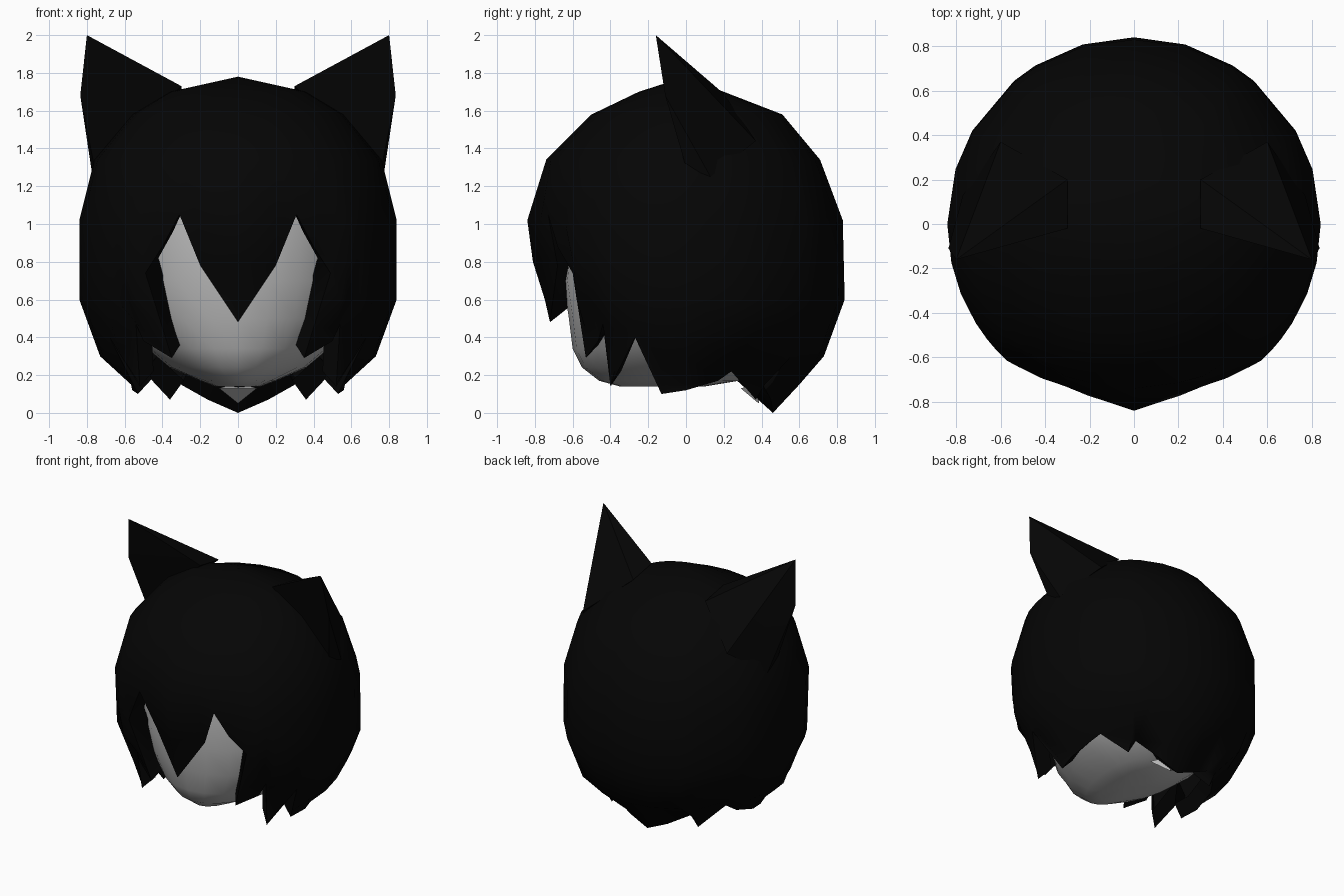
import bpy, bmesh
from math import sin, cos, radians
from mathutils import Vector

if "Cube" in bpy.data.objects:
    bpy.data.objects.remove(bpy.data.objects["Cube"])


def material(name, value):
    mat = bpy.data.materials.new(name)
    mat.use_nodes = True
    color = (value, value, value, 1)
    mat.diffuse_color = color
    bsdf = next(n for n in mat.node_tree.nodes if n.type == "BSDF_PRINCIPLED")
    bsdf.inputs["Base Color"].default_value = color
    return mat


BLACK = material("hair_black", 0.0015)
GRAY = material("skin_gray", 0.46)


def finish(bm, name, mat, angle):
    bmesh.ops.remove_doubles(bm, verts=bm.verts, dist=0.0005)
    bmesh.ops.recalc_face_normals(bm, faces=bm.faces)
    mesh = bpy.data.meshes.new(name)
    bm.to_mesh(mesh)
    bm.free()
    mesh.materials.append(mat)
    obj = bpy.data.objects.new(name, mesh)
    bpy.context.collection.objects.link(obj)
    bpy.ops.object.select_all(action="DESELECT")
    obj.select_set(True)
    bpy.context.view_layer.objects.active = obj
    bpy.ops.object.shade_smooth_by_angle(angle=radians(angle))


def hull(name, points, mat):
    bm = bmesh.new()
    for p in points:
        bm.verts.new(p)
    bmesh.ops.convex_hull(bm, input=bm.verts)
    finish(bm, name, mat, 40)


def shell_point(rings, angle, z):
    """Point on a lofted body; angle 0 is the front, 180 the back."""
    for hi, lo in zip(rings, rings[1:]):
        if z >= lo[0]:
            break
    t = (z - lo[0]) / (hi[0] - lo[0])
    rx, front, back = (l + (h - l) * t for h, l in zip(hi[1:], lo[1:]))
    c = cos(radians(angle))
    return Vector((rx * sin(radians(angle)), -c * (front if c > 0 else back), z))


def loft(columns, top, bottom=None):
    """Skin neighbouring columns of points, closing at the poles."""
    bm = bmesh.new()
    cols = [[bm.verts.new(p) for p in col] for col in columns]
    pole = bm.verts.new(top)
    base = bm.verts.new(bottom) if bottom else None
    for a, b in zip(cols, cols[1:] + cols[:1]):
        bm.faces.new((pole, a[0], b[0]))
        for i in range(len(a) - 1):
            bm.faces.new((a[i], a[i + 1], b[i + 1], b[i]))
        if base:
            bm.faces.new((a[-1], base, b[-1]))
    return bm


# Face and skull: z, half width, front depth, back depth
skull = [(1.5, .3, .3, .3), (1.3, .58, .55, .55), (1.0, .66, .62, .66),
         (.7, .65, .65, .66), (.5, .6, .62, .62), (.34, .48, .6, .52),
         (.24, .36, .55, .4), (.17, .2, .46, .28), (.14, .12, .35, .1)]
columns = [[shell_point(skull, 15 * k, r[0]) for r in skull] for k in range(24)]
finish(loft(columns, (0, 0, 1.55), (0, -.1, .14)), "face", GRAY, 60)

# Nape of the neck, showing inside the back lock
hull("nape", [(0, .385, .05), (.1, .29, .13), (-.1, .29, .13), (0, .4, .16)], GRAY)

# Hair cap outline in the same layout
cap = [(1.7, .36, .25, .2), (1.58, .56, .5, .51), (1.34, .76, .74, .71),
       (1.02, .84, .84, .83), (.6, .84, .8, .84), (.3, .73, .68, .73),
       (.15, .59, .6, .6), (0, .4, .45, .46)]
LEVELS = [1.7, 1.58, 1.34, 1.02, .8, .6, .45, .3, .15, 0]

# Lock tips and notches along the hem: column angle, then hem point
hem = [(0, 0, -.72, .48), (15, .2, -.68, .78), (24, .31, -.73, 1.05),
       (32, .4, -.68, .88), (39, .49, -.6, .74), (43, .35, -.53, .29),
       (48, .5, -.465, .38), (52, .54, -.44, .47), (58, .52, -.4, .14),
       (68, .68, -.27, .4), (78, .53, -.13, .1), (90, .56, 0, .12),
       (107, .54, .17, .17), (120, .5, .24, .22), (140, .36, .37, .07),
       (148, .32, .4, .16), (164, .16, .45, .07), (180, 0, .46, 0)]


def hair_column(angle, x, y, z):
    tip = Vector((x, y, z))
    spread = .35 if angle < 50 else .15
    points = []
    for level in LEVELS:
        blend = min(1, max(0, level - z) / spread)
        body = shell_point(cap, angle, max(level, z))
        points.append(tip if level <= z else
                      Vector((*tip.lerp(body, blend).xy, level)))
    # Thick rim turning inward, deepest at the back
    deep = max(0, (angle - 130) / 50)
    inset = .86 - .32 * deep
    return points + [Vector((x * inset, y * inset, z + .08 + .11 * deep))]


columns = [hair_column(*h) for h in hem]
columns += [[Vector((-p.x, p.y, p.z)) for p in col] for col in columns[-2:0:-1]]
finish(loft(columns, (0, 0, 1.78)), "hair", BLACK, 60)

# Pointed ears, mirrored, with a broad back blending into the hair
ear = [(.8, -.16, 2), (.3, -.02, 1.73), (.3, .2, 1.69), (.6, .37, 1.44),
       (.77, .13, 1.25), (.76, 0, 1.3), (.835, -.11, 1.68)]
for side, name in ((1, "left_ear"), (-1, "right_ear")):
    hull(name, [(side * x, y, z) for x, y, z in ear], BLACK)
